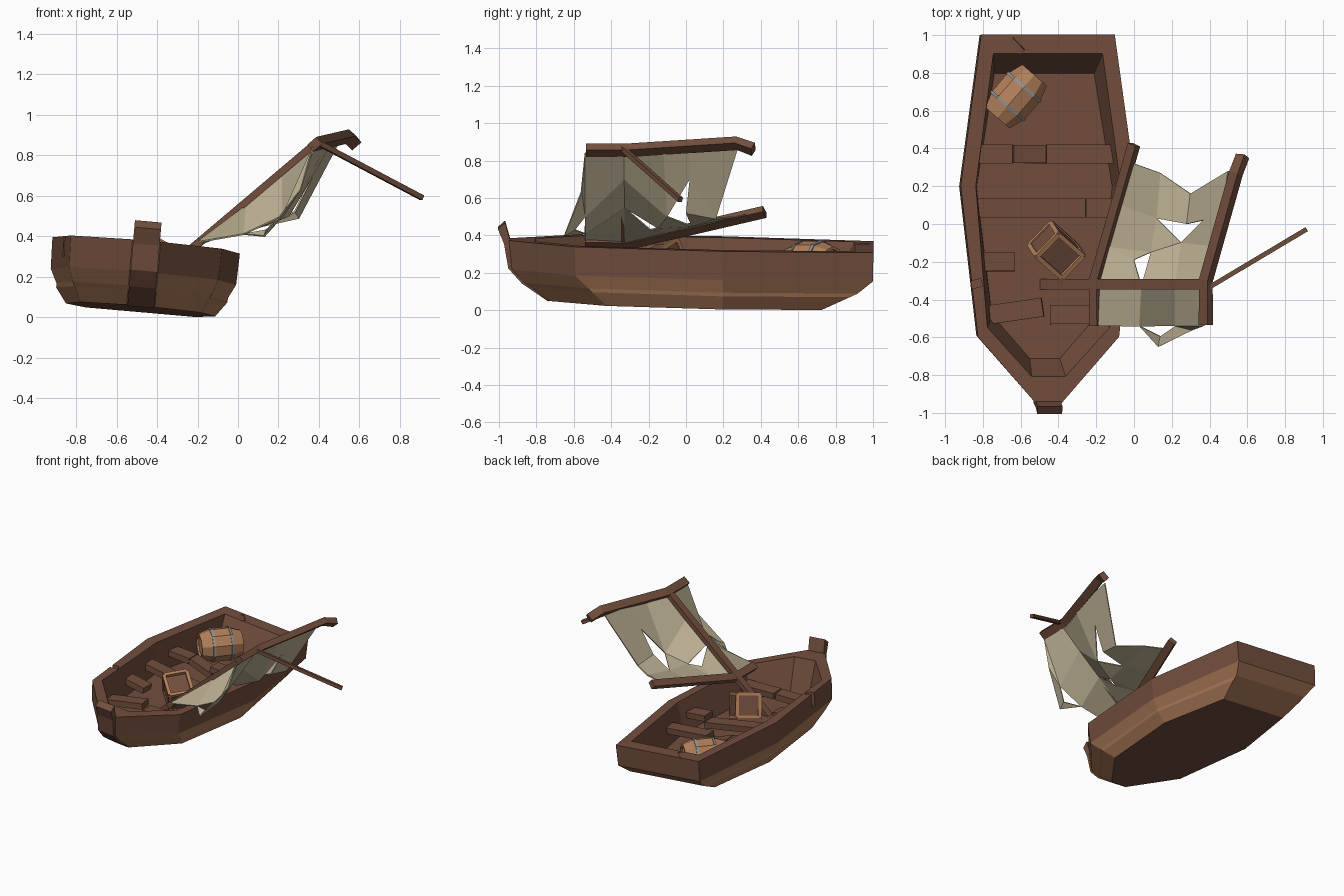
import bpy, bmesh, math
from mathutils import Vector, Matrix, Euler

if "Cube" in bpy.data.objects:
    bpy.data.objects.remove(bpy.data.objects["Cube"])


def material(name, rgb):
    m = bpy.data.materials.new(name)
    m.diffuse_color = (*rgb, 1)
    m.use_nodes = True
    m.node_tree.nodes["Principled BSDF"].inputs["Base Color"].default_value = m.diffuse_color
    return m


WOOD = material("dark_wood", (0.17, 0.077, 0.047))
PLANK = material("plank_wood", (0.42, 0.2, 0.1))
LIGHT = material("light_wood", (0.44, 0.21, 0.1))
CANVAS = material("canvas", (0.52, 0.45, 0.3))
IRON = material("iron", (0.28, 0.29, 0.29))

# The boat leans to one side; everything fixed to it uses this transform
TILT = (Matrix.Translation((-0.485, -0.005, 0)) @ Matrix.Rotation(math.radians(5), 4, 'Y')
        @ Matrix.Rotation(math.radians(-1.2), 4, 'X'))


def finish(name, bm, mats, matrix=None):
    bmesh.ops.recalc_face_normals(bm, faces=bm.faces)
    if matrix is not None:
        bm.transform(matrix)
    me = bpy.data.meshes.new(name)
    bm.to_mesh(me)
    bm.free()
    for m in mats:
        me.materials.append(m)
    ob = bpy.data.objects.new(name, me)
    bpy.context.collection.objects.link(ob)
    return ob


def loft(name, rings, mats, matrix=None, bands=()):
    """Skin closed rings and cap both ends; bands gives a material per band."""
    bm = bmesh.new()
    vs = [[bm.verts.new(p) for p in r] for r in rings]
    n = len(vs[0])
    for i in range(len(vs) - 1):
        for j in range(n):
            k = (j + 1) % n
            f = bm.faces.new((vs[i][j], vs[i][k], vs[i + 1][k], vs[i + 1][j]))
            f.material_index = bands[i] if bands else 0
    bm.faces.new(vs[0])
    bm.faces.new(vs[-1])
    return finish(name, bm, mats, matrix)


def beam(name, pts, w, h, mat=WOOD, matrix=None, up=(0, 0, 1)):
    """Rectangular timber along a polyline."""
    pts = [Vector(p) for p in pts]
    rings = []
    for i, p in enumerate(pts):
        d = (pts[min(i + 1, len(pts) - 1)] - pts[max(i - 1, 0)]).normalized()
        v = Vector((0, 1, 0)) if abs(d.z) > 0.9 else Vector(up)
        s = d.cross(v).normalized()
        u = s.cross(d)
        rings.append([p + s * a * w / 2 + u * b * h / 2
                      for a, b in ((-1, -1), (1, -1), (1, 1), (-1, 1))])
    return loft(name, rings, [mat], matrix)


# Hull: each ring is a height and the half outline (half width, y)
def hull_ring(z, half):
    return [(x, y, z) for x, y in half] + [(-x, y, z) for x, y in reversed(half)]


hull = loft("hull", [
    hull_ring(0.04, [(0.07, -0.73), (0.30, -0.42), (0.37, 0.2), (0.27, 0.73)]),
    hull_ring(0.115, [(0.07, -0.83), (0.335, -0.50), (0.425, 0.2), (0.305, 0.88)]),
    hull_ring(0.135, [(0.07, -0.86), (0.345, -0.52), (0.425, 0.2), (0.31, 0.92)]),
    hull_ring(0.205, [(0.07, -0.93), (0.37, -0.59), (0.46, 0.2), (0.35, 1.0)]),
    hull_ring(0.36, [(0.07, -0.95), (0.375, -0.6), (0.465, 0.2), (0.355, 1.0)]),
    hull_ring(0.36, [(0.09, -0.81), (0.325, -0.55), (0.385, 0.2), (0.29, 0.9)]),
    hull_ring(0.13, [(0.08, -0.71), (0.28, -0.48), (0.36, 0.2), (0.265, 0.8)]),
], [WOOD, PLANK], TILT, bands=[1, 1, 1, 0, 0, 0])

# Broken gaps in the rim
for i, (loc, size, rot) in enumerate([
        ((-0.85, -0.32, 0.40), (0.09, 0.04, 0.2), (0, 0, 0.25)),
        ((-0.63, 0.93, 0.40), (0.09, 0.09, 0.09), (0.1, 0.3, 0.78))]):
    bm = bmesh.new()
    bmesh.ops.create_cube(bm, size=1)
    cut = finish("rim_gap_cutter_%d" % i, bm, [WOOD],
                 Matrix.LocRotScale(Vector(loc), Euler(rot), Vector(size)))
    cut.hide_render = True
    cut.display_type = 'WIRE'
    mod = hull.modifiers.new("gap", 'BOOLEAN')
    mod.object, mod.operation, mod.solver = cut, 'DIFFERENCE', 'EXACT'

# Stem post up the bow
stem = [(-0.73, 0.035), (-0.875, 0.13), (-0.95, 0.21), (-0.975, 0.34), (-1.01, 0.42),
        (-0.972, 0.455), (-0.94, 0.35), (-0.90, 0.22), (-0.80, 0.13)]
loft("stem_post", [[(x, y, z) for y, z in stem] for x in (-0.066, 0.066)], [WOOD], TILT)

# Seats, ribs and loose boards inside the boat
for name, a, b, w in [
        ("rear_seat_left", (-0.37, 0.37, 0.24), (-0.18, 0.37, 0.24), 0.10),
        ("rear_seat_middle", (-0.18, 0.37, 0.24), (0.01, 0.37, 0.19), 0.095),
        ("rear_seat_right", (0.0, 0.37, 0.24), (0.37, 0.37, 0.24), 0.10),
        ("middle_seat_right", (0.21, 0.085, 0.24), (0.40, 0.085, 0.24), 0.10),
        ("middle_seat_broken", (-0.38, 0.085, 0.24), (0.22, 0.085, 0.19), 0.10),
        ("front_seat_left", (-0.35, -0.2, 0.24), (-0.17, -0.2, 0.22), 0.10),
        ("loose_board", (-0.30, -0.48, 0.19), (-0.02, -0.44, 0.24), 0.10),
        ("bow_seat_right", (0.02, -0.48, 0.22), (0.30, -0.48, 0.24), 0.10)]:
    beam(name, [a, b], w, 0.045, matrix=TILT)

# Leaning mast, cracked yards (rolled with the mast) and the snapped spar
ROLL = (-0.65, 0, 0.76)
beam("mast", [(-0.51, -0.32, 0.105), (0.385, -0.32, 0.862)], 0.055, 0.035)
beam("lower_yard", [(-0.205, -0.54, 0.358), (-0.205, -0.30, 0.358), (0.0, 0.42, 0.525)],
     0.055, 0.04, up=ROLL)
beam("upper_yard", [(0.38, -0.535, 0.855), (0.38, -0.30, 0.855),
                    (0.54, 0.27, 0.892), (0.575, 0.36, 0.86)], 0.06, 0.045, up=ROLL)
beam("snapped_spar", [(0.39, -0.34, 0.865), (0.91, -0.03, 0.59)], 0.025, 0.025)

# Torn sail: five rows of four points from lower yard to upper yard, plus tear points
rows = [
    [(-.20, -.54, .37), (.03, -.54, .41), (.22, -.54, .50), (.37, -.54, .84)],
    [(-.19, -.33, .36), (.04, -.33, .55), (.22, -.33, .70), (.38, -.33, .84)],
    [(-.14, -.12, .41), (.09, -.15, .44), (.25, -.10, .50), (.43, -.12, .85)],
    [(-.07, .10, .46), (.12, .03, .45), (.28, .00, .52), (.46, .02, .86)],
    [(.00, .32, .51), (.14, .27, .50), (.30, .16, .49), (.50, .28, .87)]]
tears = [(.37, .02, .70), (.00, -.19, .43), (.13, -.65, .40), (.14, -.595, .43), (.31, -.56, .63)]
bm = bmesh.new()
g = [[bm.verts.new(p) for p in r] for r in rows]
hole, rip, tip, mid, side = [bm.verts.new(p) for p in tears]
for i in range(4):
    for j in range(3):
        if (i, j) not in ((1, 0), (2, 1), (2, 2), (3, 2)):
            bm.faces.new((g[i][j], g[i + 1][j], g[i + 1][j + 1], g[i][j + 1]))
for f in [(g[2][1], g[3][1], g[2][2]),
          (g[2][2], hole, g[3][3], g[2][3]),
          (hole, g[3][2], g[4][2]), (hole, g[4][2], g[4][3], g[3][3]),
          (g[1][0], g[2][0], rip, g[1][1]), (g[2][0], g[2][1], rip),
          (g[0][1], mid, tip), (tip, mid, g[0][2], side), (side, g[0][2], g[0][3])]:
    bm.faces.new(f)
sail = finish("torn_sail", bm, [CANVAS])
sol = sail.modifiers.new("thickness", 'SOLIDIFY')
sol.thickness, sol.offset = 0.008, 0

# Open crate: twelve edge bars and thin panels, top left open
CRATE = Matrix.LocRotScale(Vector((-0.41, -0.14, 0.258)), Euler((0.12, 0.42, -0.72)), None)
cx, cy, cz, t = 0.095, 0.082, 0.082, 0.024
for n, (a, b) in enumerate([(-1, -1), (1, -1), (1, 1), (-1, 1)]):
    beam("crate_bar_x%d" % n, [(-cx, a * cy, b * cz), (cx, a * cy, b * cz)], t, t, LIGHT, CRATE)
    beam("crate_bar_y%d" % n, [(a * cx, -cy, b * cz), (a * cx, cy, b * cz)], t, t, LIGHT, CRATE)
    beam("crate_bar_z%d" % n, [(a * cx, b * cy, -cz), (a * cx, b * cy, cz)], t, t, LIGHT, CRATE)
for s in (-1, 1):
    beam("crate_end_panel", [(s * cx, -cy, 0), (s * cx, cy, 0)], 0.01, 2 * cz, WOOD, CRATE)
    beam("crate_side_panel", [(-cx, s * cy, 0), (cx, s * cy, 0)], 0.01, 2 * cz, WOOD, CRATE)
beam("crate_lid_inset", [(-cx, 0, cz * 0.8), (cx, 0, cz * 0.8)], 2 * cy, 0.01, WOOD, CRATE)
beam("crate_floor", [(-cx, 0, -cz), (cx, 0, -cz)], 2 * cy, 0.01, WOOD, CRATE)

# Barrel lying on its side, with recessed ends and iron hoops
BARREL = Matrix.LocRotScale(Vector((-0.625, 0.675, 0.25)), Euler((0, 0, math.radians(49))), None)


def ring(x, r, n=10):
    return [(x, r * math.cos(2 * math.pi * (i + .5) / n), r * math.sin(2 * math.pi * (i + .5) / n))
            for i in range(n)]


loft("barrel", [ring(x, r) for x, r in [
    (-0.135, 0.075), (-0.15, 0.075), (-0.15, 0.09), (-0.06, 0.12), (0.06, 0.12),
    (0.15, 0.09), (0.15, 0.075), (0.135, 0.075)]], [LIGHT], BARREL)
for s in (-1, 1):
    loft("barrel_hoop", [ring(s * x, r) for x, r in [
        (0.058, 0.11), (0.058, 0.126), (0.074, 0.122), (0.074, 0.106)]], [IRON], BARREL)
